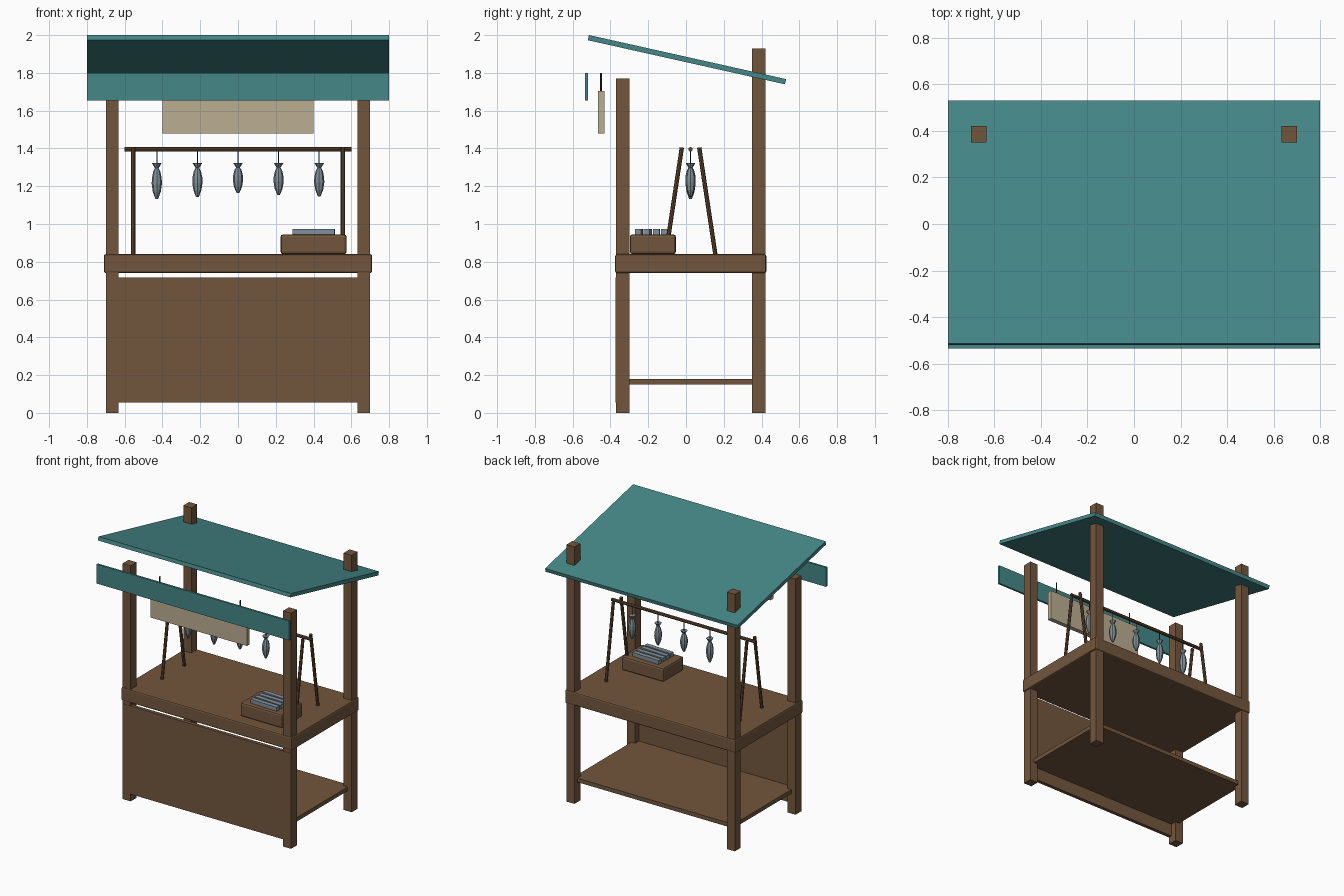
import bpy, bmesh, math, random
from mathutils import Vector

if "Cube" in bpy.data.objects:
    bpy.data.objects.remove(bpy.data.objects["Cube"])

random.seed(4)


def material(name, rgb):
    m = bpy.data.materials.new(name)
    m.diffuse_color = (*rgb, 1)
    m.use_nodes = True
    m.node_tree.nodes["Principled BSDF"].inputs["Base Color"].default_value = m.diffuse_color
    return m


WOOD = material("brown wood", (0.17, 0.094, 0.046))
DARK_WOOD = material("dark wood", (0.125, 0.066, 0.032))
TEAL = material("teal canvas", (0.06, 0.245, 0.245))
CREAM = material("cream board", (0.50, 0.42, 0.29))
FISH = material("fish grey", (0.22, 0.28, 0.32))
STRING = material("dark string", (0.03, 0.025, 0.02))


def finish(name, bm, mat):
    bmesh.ops.recalc_face_normals(bm, faces=bm.faces)
    me = bpy.data.meshes.new(name)
    bm.to_mesh(me)
    bm.free()
    me.materials.append(mat)
    ob = bpy.data.objects.new(name, me)
    bpy.context.collection.objects.link(ob)
    return ob


def box(name, x, y, z, mat, bevel=0.0):
    """Box from (min, max) ranges, with its origin at its centre."""
    bm = bmesh.new()
    bmesh.ops.create_cube(bm, size=1)
    bmesh.ops.scale(bm, verts=bm.verts, vec=(x[1] - x[0], y[1] - y[0], z[1] - z[0]))
    ob = finish(name, bm, mat)
    ob.location = (sum(x) / 2, sum(y) / 2, sum(z) / 2)
    if bevel:
        mod = ob.modifiers.new("bevel", 'BEVEL')
        mod.width, mod.segments = bevel, 2
    return ob


def rod(name, a, b, radius, mat, sides=8):
    """Straight rod between two points."""
    a, b = Vector(a), Vector(b)
    bm = bmesh.new()
    bmesh.ops.create_cone(bm, cap_ends=True, segments=sides, radius1=radius,
                          radius2=radius, depth=(b - a).length)
    ob = finish(name, bm, mat)
    ob.location = (a + b) / 2
    ob.rotation_euler = (b - a).to_track_quat('Z', 'Y').to_euler()
    return ob


def lathe(name, profile, mat, sides=8):
    """Closed turned solid from (radius, z) points."""
    bm = bmesh.new()
    rings = [[bm.verts.new((r * math.cos(2 * math.pi * i / sides),
                            r * math.sin(2 * math.pi * i / sides), z))
              for i in range(sides)] for r, z in profile]
    for lo, hi in zip(rings, rings[1:]):
        for i in range(sides):
            j = (i + 1) % sides
            bm.faces.new((lo[i], lo[j], hi[j], hi[i]))
    bm.faces.new(rings[0])
    bm.faces.new(rings[-1])
    return finish(name, bm, mat)


# Four corner posts, taller at the back
for s, side in ((-1, "left"), (1, "right")):
    x = sorted((s * 0.633, s * 0.70))
    box(f"front_post_{side}", x, (-0.37, -0.30), (0, 1.77), WOOD)
    box(f"back_post_{side}", x, (0.35, 0.42), (0, 1.93), WOOD)

# Counter, front panel and lower shelf
box("counter", (-0.71, 0.71), (-0.375, 0.425), (0.74, 0.84), WOOD, 0.01)
box("front_panel", (-0.699, 0.699), (-0.372, -0.345), (0.055, 0.717), WOOD)
box("lower_shelf", (-0.665, 0.665), (-0.35, 0.385), (0.15, 0.18), WOOD)

# Sloping roof and the valance in front of it
roof = box("roof", (-0.80, 0.80), (-0.53, 0.54), (1.856, 1.884), TEAL)
roof.rotation_euler.x = -math.radians(12.6)
box("valance", (-0.80, 0.80), (-0.535, -0.52), (1.655, 1.80), TEAL)

# Hanging board on two cords
box("sign_board", (-0.40, 0.40), (-0.465, -0.432), (1.48, 1.705), CREAM)
for s, side in ((-1, "left"), (1, "right")):
    rod(f"sign_cord_{side}", (s * 0.335, -0.449, 1.70), (s * 0.335, -0.449, 1.80),
        0.005, STRING, 6)

# Drying rack: two A-frames and a crossbar
RACK_Y = 0.024
rod("rack_bar", (-0.60, RACK_Y, 1.395), (0.60, RACK_Y, 1.395), 0.012, DARK_WOOD)
for s, side in ((-1, "left"), (1, "right")):
    for t, end in ((-1, "front"), (1, "back")):
        rod(f"rack_leg_{end}_{side}", (s * 0.555, RACK_Y + t * 0.132, 0.835),
            (s * 0.555, RACK_Y + t * 0.046, 1.405), 0.0115, DARK_WOOD)

# Fish hanging by the tail: (radius, fraction of length below the tail)
PROFILE = [(0.025, 0.0), (0.010, 0.14), (0.019, 0.24), (0.026, 0.42),
           (0.027, 0.58), (0.021, 0.80), (0.007, 1.0)]
for i, length in enumerate((0.19, 0.18, 0.158, 0.168, 0.176)):
    x = (i - 2) * 0.215
    fish = lathe(f"hanging_fish_{i + 1}", [(r, -f * length) for r, f in PROFILE], FISH)
    fish.location = (x, RACK_Y, 1.322)
    rod(f"fish_string_{i + 1}", (x, RACK_Y, 1.315), (x, RACK_Y, 1.39), 0.003, STRING, 6)

# Crate on the counter with a row of fish on top
box("crate", (0.225, 0.575), (-0.297, -0.053), (0.84, 0.945), WOOD, 0.014)
for i in range(4):
    y = -0.25 + i * 0.047
    f = box(f"crate_fish_{i + 1}", (0.288, 0.512), (y - 0.017, y + 0.017),
            (0.94, 0.974), FISH)
    f.rotation_euler.z = math.radians(random.uniform(-4, 4))
